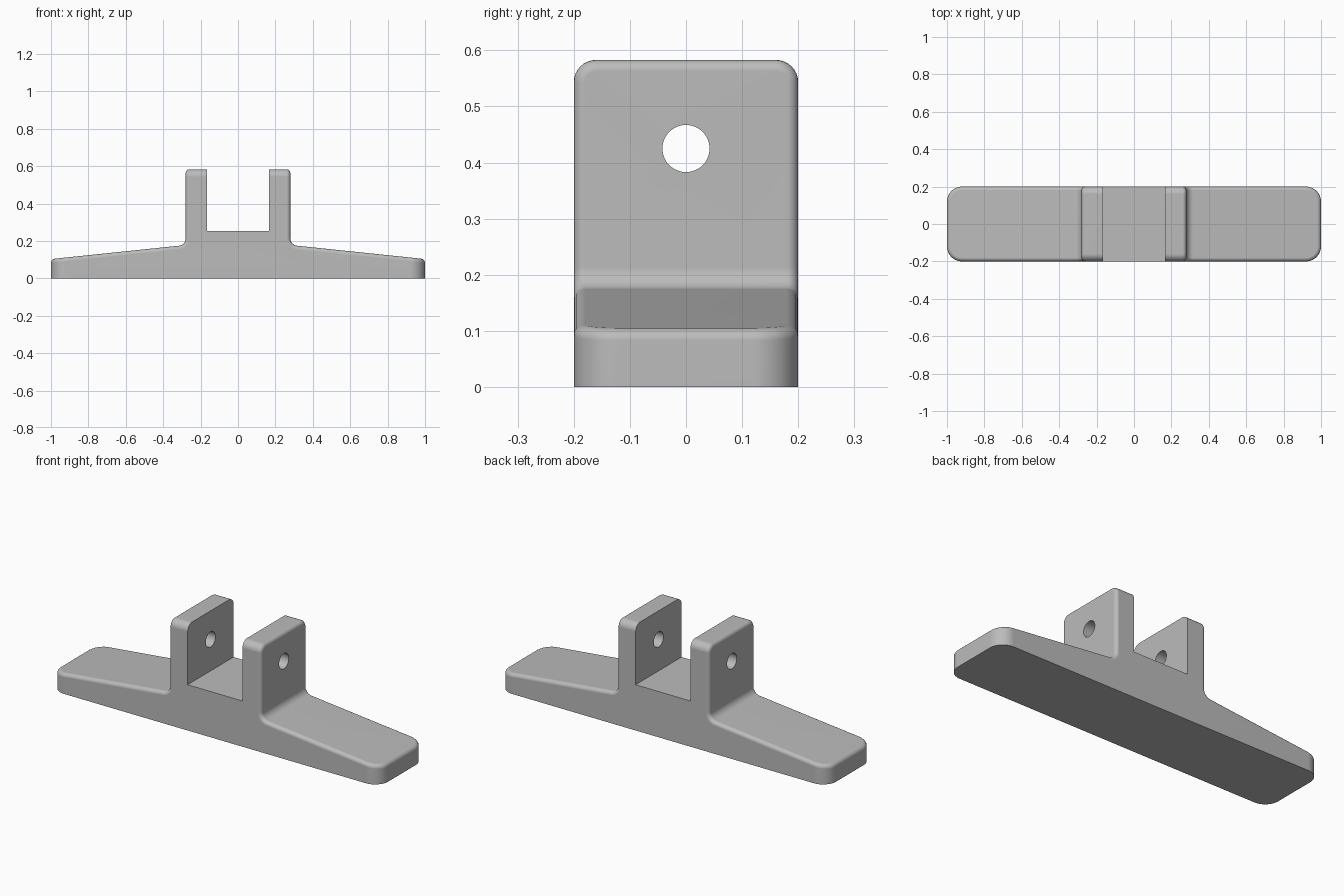
import bpy, bmesh, math
from mathutils import Matrix

cube = bpy.data.objects.get("Cube")
if cube:
    bpy.data.objects.remove(cube, do_unlink=True)

HALF_DEPTH = 0.2
LUG_X = 0.28
LUG_TOP = 0.583

grey = bpy.data.materials.new("plain grey")
grey.use_nodes = True
colour = (0.5, 0.5, 0.5, 1)
grey.diffuse_color = colour
grey.node_tree.nodes["Principled BSDF"].inputs["Base Color"].default_value = colour


def make_object(name, bm):
    bmesh.ops.recalc_face_normals(bm, faces=bm.faces[:])
    mesh = bpy.data.meshes.new(name)
    bm.to_mesh(mesh)
    bm.free()
    mesh.materials.append(grey)
    obj = bpy.data.objects.new(name, mesh)
    bpy.context.collection.objects.link(obj)
    return obj


def round_edges(bm, rule, radius, segments):
    edges = [e for e in bm.edges if rule(*(v.co for v in e.verts))]
    bmesh.ops.bevel(bm, geom=edges, offset=radius, offset_type='OFFSET',
                    segments=segments, profile=0.5, affect='EDGES',
                    clamp_overlap=False)
    bm.normal_update()


def near(a, b):
    return abs(a - b) < 1e-4


# Tapered base and raised block, extruded from one mirrored outline
half = [(1, 0), (1, 0.103), (LUG_X, 0.178), (LUG_X, LUG_TOP)]
outline = half + [(-x, z) for x, z in reversed(half)]
bm = bmesh.new()
face = bm.faces.new([bm.verts.new((x, -HALF_DEPTH, z)) for x, z in outline])
extruded = bmesh.ops.extrude_face_region(bm, geom=[face])["geom"]
bmesh.ops.translate(bm, vec=(0, 2 * HALF_DEPTH, 0),
                    verts=[g for g in extruded if isinstance(g, bmesh.types.BMVert)])
bmesh.ops.recalc_face_normals(bm, faces=bm.faces[:])

# Plan corners of the base, top corners of the lugs, fillets at their feet
round_edges(bm, lambda a, b: near(abs(a.x), 1) and near(a.x, b.x) and near(a.y, b.y), 0.08, 10)
round_edges(bm, lambda a, b: near(a.z, LUG_TOP) and near(b.z, LUG_TOP) and near(a.y, b.y), 0.04, 8)
round_edges(bm, lambda a, b: near(abs(a.x), LUG_X) and near(a.x, b.x)
            and near(a.z, 0.178) and near(b.z, 0.178), 0.035, 8)

# Soft rim along the upper outline; the underside edge stays sharp
rim = [e for e in bm.edges if e.calc_face_angle(0) > 0.6
       and max(v.co.z for v in e.verts) > 0.01]
bmesh.ops.bevel(bm, geom=rim, offset=0.02, offset_type='OFFSET', segments=5,
                profile=0.5, affect='EDGES', clamp_overlap=False)
body = make_object("cleat_body", bm)

# Slot between the lugs
bm = bmesh.new()
bmesh.ops.create_cube(bm, size=1, matrix=Matrix.Translation((0, 0, 0.652))
                      @ Matrix.Diagonal((0.334, 1, 0.8, 1)))
slot = make_object("slot_cutter", bm)

# Pin hole through both lugs
bm = bmesh.new()
bmesh.ops.create_cone(bm, cap_ends=True, segments=48, radius1=0.042, radius2=0.042,
                      depth=1, matrix=Matrix.Translation((0, 0, 0.425))
                      @ Matrix.Rotation(math.pi / 2, 4, 'Y'))
hole = make_object("pin_hole_cutter", bm)

bpy.ops.object.select_all(action='DESELECT')
body.select_set(True)
bpy.context.view_layer.objects.active = body
for cutter in (slot, hole):
    cutter.hide_render = True
    mod = body.modifiers.new(cutter.name, 'BOOLEAN')
    mod.operation = 'DIFFERENCE'
    mod.solver = 'EXACT'
    mod.object = cutter
    bpy.ops.object.modifier_apply(modifier=mod.name)
    bpy.data.objects.remove(cutter, do_unlink=True)

# Smooth rounds, crisp slot and hole, clean flat faces
bpy.ops.object.shade_smooth_by_angle(angle=math.radians(32))
weighted = body.modifiers.new("flat_face_normals", 'WEIGHTED_NORMAL')
weighted.keep_sharp = True
